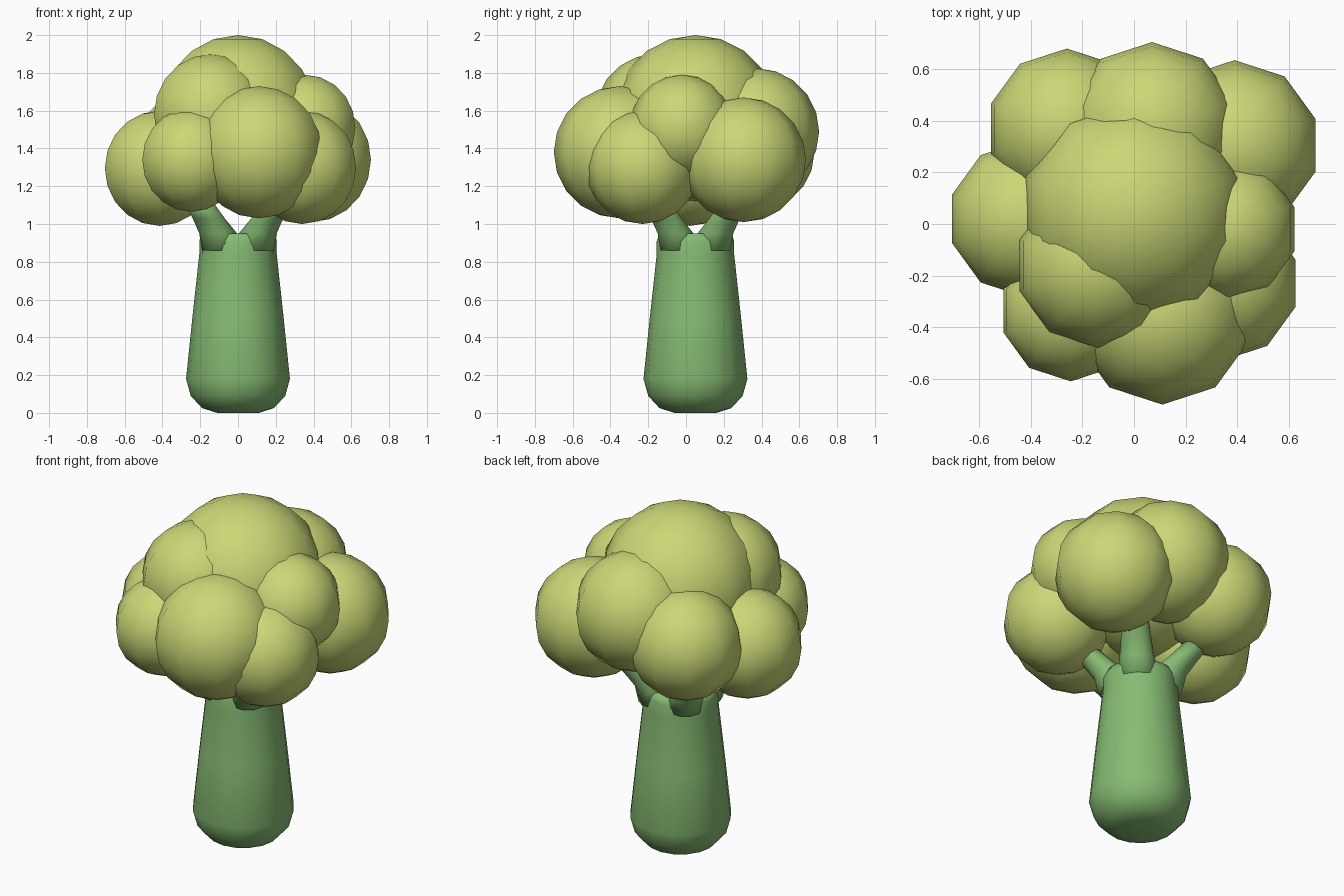
import bpy, bmesh, math
from mathutils import Vector

if "Cube" in bpy.data.objects:
    bpy.data.objects.remove(bpy.data.objects["Cube"])


def material(name, color):
    m = bpy.data.materials.new(name)
    m.diffuse_color = (*color, 1)
    m.use_nodes = True
    m.node_tree.nodes["Principled BSDF"].inputs["Base Color"].default_value = m.diffuse_color
    return m


GREEN = material("stem_green", (0.24, 0.50, 0.17))
LIME = material("floret_lime", (0.60, 0.68, 0.18))


def finish(name, bm, mat, loc=(0, 0, 0)):
    bmesh.ops.recalc_face_normals(bm, faces=bm.faces)
    for f in bm.faces:
        f.smooth = True
    me = bpy.data.meshes.new(name)
    bm.to_mesh(me)
    bm.free()
    me.materials.append(mat)
    ob = bpy.data.objects.new(name, me)
    ob.location = loc
    bpy.context.collection.objects.link(ob)
    return ob


def loft(name, rings, mat, n):
    """Closed tube through rings of (centre, radius), all horizontal."""
    bm = bmesh.new()
    loops = []
    for (x, y, z), r in rings:
        loops.append([bm.verts.new((x + r * math.cos(2 * math.pi * i / n),
                                    y + r * math.sin(2 * math.pi * i / n), z))
                      for i in range(n)])
    for a, b in zip(loops, loops[1:]):
        for i in range(n):
            j = (i + 1) % n
            bm.faces.new((a[i], a[j], b[j], b[i]))
    bm.faces.new(loops[0][::-1])
    bm.faces.new(loops[-1])
    return finish(name, bm, mat)


# Tapered trunk with a rounded foot
CY = 0.05
profile = [(0.11, 0.0), (0.19, 0.025), (0.25, 0.09), (0.275, 0.18),
           (0.24, 0.52), (0.205, 0.84), (0.205, 0.91), (0.19, 0.95), (0.10, 0.95)]
loft("stem", [((0, CY, z), r) for r, z in profile], GREEN, 16)

# Four branches spreading to the diagonals
for sx in (-1, 1):
    for sy in (-1, 1):
        path = [(0.095, 0.86, 0.095), (0.105, 0.95, 0.10),
                (0.155, 1.03, 0.085), (0.21, 1.12, 0.075)]
        if sx > 0 and sy > 0:
            path.append((0.25, 1.22, 0.07))
        loft("branch", [((sx * d, CY + sy * d, z), r) for d, z, r in path], GREEN, 10)

# Florets: x, y, z, radius
florets = {
    "floret_crown": (0.0, 0.05, 1.56, 0.44),
    "floret_upper_front": (-0.14, -0.16, 1.58, 0.32),
    "floret_front": (0.11, -0.35, 1.38, 0.35),
    "floret_front_right": (0.34, -0.23, 1.30, 0.30),
    "floret_front_left": (-0.245, -0.335, 1.34, 0.275),
    "floret_left": (-0.415, 0.02, 1.295, 0.305),
    "floret_back_left": (-0.26, 0.37, 1.38, 0.31),
    "floret_back": (0.07, 0.37, 1.49, 0.335),
    "floret_back_right": (0.39, 0.305, 1.34, 0.33),
    "floret_right": (0.355, -0.02, 1.51, 0.28),
}
for name, (x, y, z, r) in florets.items():
    bm = bmesh.new()
    bmesh.ops.create_uvsphere(bm, u_segments=10, v_segments=10, radius=r)
    finish(name, bm, LIME, Vector((x, y, z)))
